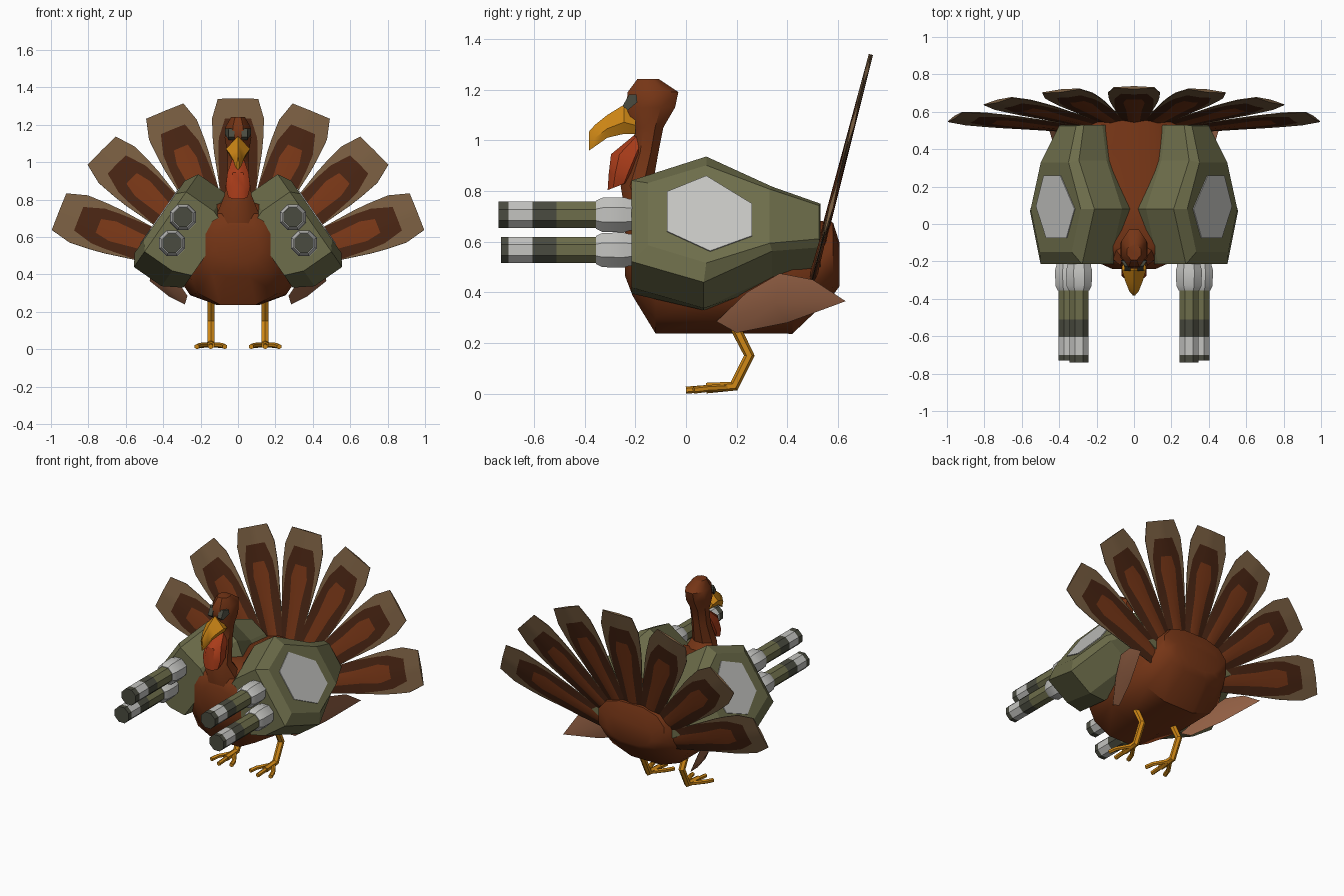
import bpy, bmesh, math
from mathutils import Vector

if "Cube" in bpy.data.objects:
    bpy.data.objects.remove(bpy.data.objects["Cube"])


def material(name, col):
    m = bpy.data.materials.new(name)
    m.diffuse_color = (*col, 1)
    m.use_nodes = True
    m.node_tree.nodes["Principled BSDF"].inputs["Base Color"].default_value = m.diffuse_color
    return m


BROWN = material("rust_brown", (0.18, 0.036, 0.008))
DARK = material("dark_brown", (0.062, 0.017, 0.006))
RIM = material("feather_rim", (0.18, 0.105, 0.05))
TAN = material("wing_tan", (0.30, 0.12, 0.06))
OLIVE = material("olive", (0.155, 0.155, 0.07))
GUNMETAL = material("dark_gunmetal", (0.068, 0.07, 0.05))
GREY = material("light_grey", (0.55, 0.55, 0.53))
ORANGE = material("orange", (0.64, 0.25, 0.008))
RED = material("wattle_red", (0.40, 0.045, 0.01))


def build(name, verts, faces, mats, index=None, smooth=None):
    me = bpy.data.meshes.new(name)
    me.from_pydata([tuple(v) for v in verts], [], faces)
    for m in mats:
        me.materials.append(m)
    if index:
        me.polygons.foreach_set("material_index", index)
    bm = bmesh.new()
    bm.from_mesh(me)
    bmesh.ops.recalc_face_normals(bm, faces=bm.faces)
    bm.to_mesh(me)
    bm.free()
    ob = bpy.data.objects.new(name, me)
    bpy.context.collection.objects.link(ob)
    if smooth:
        bpy.ops.object.select_all(action='DESELECT')
        ob.select_set(True)
        bpy.context.view_layer.objects.active = ob
        bpy.ops.object.shade_smooth_by_angle(angle=math.radians(smooth))
    return ob


def loft(name, rings, mats, bands=None, smooth=None):
    """Skin equal-length rings and cap both ends; bands colours each strip."""
    n = len(rings[0])
    verts = [v for r in rings for v in r]
    faces, index = [list(range(n))], [bands[0] if bands else 0]
    for k in range(len(rings) - 1):
        for i in range(n):
            j = (i + 1) % n
            faces.append([k * n + i, k * n + j, (k + 1) * n + j, (k + 1) * n + i])
            index.append(bands[k] if bands else 0)
    faces.append([(len(rings) - 1) * n + i for i in range(n)])
    index.append(bands[-1] if bands else 0)
    return build(name, verts, faces, mats, index, smooth)


def circle(n, power=1.0):
    for i in range(n):
        a = 2 * math.pi * (i + 0.5) / n
        c, s = math.cos(a), math.sin(a)
        yield math.copysign(abs(c) ** power, c), math.copysign(abs(s) ** power, s)


# body: y, bottom, top, half width
sections = [(-0.24, 0.46, 0.66, 0.12), (-0.21, 0.38, 0.74, 0.19), (-0.12, 0.23, 0.79, 0.28),
            (0.1, 0.23, 0.74, 0.34), (0.42, 0.23, 0.70, 0.33), (0.58, 0.385, 0.68, 0.25),
            (0.605, 0.42, 0.60, 0.17)]
loft("body", [[(w * c, y, (b + t) / 2 + (t - b) / 2 * s) for c, s in circle(12, 0.8)]
              for y, b, t, w in sections], [BROWN], smooth=40)

# neck and head: z, y centre, half depth, half width
sections = [(0.66, -0.12, 0.12, 0.15), (0.82, -0.195, 0.068, 0.08), (0.95, -0.16, 0.055, 0.06),
            (1.05, -0.145, 0.06, 0.062), (1.13, -0.14, 0.105, 0.077), (1.19, -0.13, 0.108, 0.072),
            (1.242, -0.15, 0.045, 0.04)]
loft("neck_and_head", [[(w * c, y + d * s, z) for c, s in circle(8)] for z, y, d, w in sections],
     [BROWN], smooth=40)

# beak: y, bottom, top, half width
sections = [(-0.2, 1.025, 1.11, 0.06), (-0.245, 1.025, 1.14, 0.065), (-0.31, 1.01, 1.10, 0.045),
            (-0.36, 0.975, 1.06, 0.025), (-0.382, 0.96, 1.035, 0.006)]
loft("beak", [[(0, y, t), (w, y, t * 0.4 + b * 0.6), (w * 0.6, y, b), (-w * 0.6, y, b),
               (-w, y, t * 0.4 + b * 0.6)] for y, b, t, w in sections], [ORANGE], smooth=30)

# wattle: z, front y, back y, half width
sections = [(1.025, -0.20, -0.15, 0.03), (0.945, -0.30, -0.16, 0.06),
            (0.87, -0.308, -0.20, 0.07), (0.82, -0.312, -0.22, 0.055)]
loft("wattle", [[(w * c, (f + b) / 2 + (b - f) / 2 * s, z - 0.06 * s * (z < 0.84) * -0.3)
                 for c, s in circle(8, 0.8)] for z, f, b, w in sections], [RED], smooth=40)

# tail fan: r, half width, dark fraction, rust fraction
rows = [(0.0, 0.03, 0.97, 0.5), (0.35, 0.078, 0.97, 0.42), (0.55, 0.105, 0.96, 0.4),
        (0.70, 0.128, 0.82, 0.45), (0.78, 0.135, 0.76, 0.3), (0.89, 0.139, 0.5, 0.2),
        (1.0, 0.108, 0.5, 0.2)]
for k in range(-3, 4):
    ang = math.radians(23 * k)
    length = 0.99 + 0.035 * abs(k) / 3
    axis, side = (math.sin(ang), math.cos(ang)), (math.cos(ang), -math.sin(ang))
    verts, faces, index = [], [], []
    for face in (1, -1):
        base = len(verts)
        for r, w, fd, fr in rows:
            for f in (-1, -fd, -fr, 0, fr, fd, 1):
                x = axis[0] * r * length + side[0] * f * w
                v = axis[1] * r * length + side[1] * f * w
                thick = face * (0.002 + 0.016 * (1 - abs(f)) * (1 - 0.6 * r))
                verts.append((x, 0.48 + 0.252 * v + 0.968 * thick, 0.38 + 0.968 * v - 0.252 * thick))
        for i in range(6):
            for j in range(6):
                a = base + i * 7 + j
                faces.append([a, a + 1, a + 8, a + 7])
                outer, inner = j in (0, 5), j in (2, 3)
                index.append(2 if i == 5 or outer else 0 if inner and i < 4 else 1)
    # close the thin border
    rim = [i * 7 for i in range(7)] + [42 + j for j in range(1, 7)] + \
          [i * 7 + 6 for i in range(5, -1, -1)] + list(range(5, 0, -1))
    for a, b in zip(rim, rim[1:] + rim[:1]):
        faces.append([a, b, b + 49, a + 49])
        index.append(2)
    build("tail_feather", verts, faces, [BROWN, DARK, RIM], index, smooth=40)


def pod_point(s, y, n, u):
    """Tilted pod frame: n points outward, u runs up the outer face."""
    return (s * (0.32 + 0.82 * n - 0.57 * u), y, 0.64 + 0.57 * n + 0.82 * u)


full = [(-0.215, 0.19), (0.08, 0.305), (0.34, 0.16), (0.53, 0.12),
        (0.53, -0.09), (0.34, -0.15), (0.07, -0.30), (-0.215, -0.20)]
outer = [(-0.15, 0.15), (0.08, 0.235), (0.33, 0.12), (0.525, 0.09),
         (0.525, -0.07), (0.33, -0.14), (0.08, -0.235), (-0.15, -0.15)]
plate = [(-0.075, 0.106), (0.08, 0.182), (0.26, 0.048), (0.26, -0.107), (0.095, -0.18), (-0.075, -0.085)]

for s in (1, -1):
    # armoured pod with narrow tail block
    rings = []
    for n, scale in ((-0.2, 0.8), (-0.1, 1.0), (0.08, 1.0)):
        rings.append([pod_point(s, y, min(n, 0.02) if y > 0.5 else n, u * scale) for y, u in full])
    rings.append([pod_point(s, y, 0.05 if y > 0.5 else 0.12, u) for y, u in outer])
    verts = [v for r in rings for v in r]
    faces = [[0, 1, 2, 5, 6, 7], [2, 3, 4, 5], [24, 25, 26, 29, 30, 31], [26, 27, 28, 29]]
    for k in range(3):
        for i in range(8):
            j = (i + 1) % 8
            faces.append([k * 8 + i, k * 8 + j, k * 8 + 8 + j, k * 8 + 8 + i])
    build("gun_pod", verts, faces, [OLIVE])
    loft("pod_side_plate", [[pod_point(s, y, n, u) for y, u in plate] for n in (0.117, 0.125)], [GREY])

    # twin guns: collar and banded barrel
    for n, u, tip in ((0.016, 0.069, -0.74), (-0.015, -0.079, -0.73)):
        cx, _, cz = pod_point(s, 0, n, u)

        def tube(name, stations, mats, bands):
            loft(name, [[(cx + r * c, y, cz + r * q) for c, q in circle(8)] for y, r in stations],
                 mats, bands, smooth=30)

        tube("gun_collar", [(-0.355, 0.06), (-0.33, 0.073), (-0.245, 0.075), (-0.225, 0.068),
                            (-0.17, 0.068)], [GREY], [0, 0, 0, 0])
        tube("gun_barrel", [(tip, 0.056), (-0.70, 0.056), (-0.605, 0.056), (-0.51, 0.056),
                            (-0.33, 0.056)], [GUNMETAL, GREY, OLIVE], [0, 1, 0, 2])

    # small folded wing
    shape = [(0.12, 0.285), (0.24, 0.40), (0.37, 0.475), (0.5, 0.45), (0.63, 0.365), (0.4, 0.28), (0.2, 0.24)]
    mid = [(s * (0.26 + 0.35 * (y - 0.13) + 0.3 * (z - 0.24)), y, z) for y, z in shape]
    cen = sum((Vector(v) for v in mid), Vector()) / len(mid)
    verts = mid + [cen + Vector((0.03, 0, 0)), cen - Vector((0.03, 0, 0))]
    faces = [[i, (i + 1) % 7, c] for c in (7, 8) for i in range(7)]
    build("wing", verts, faces, [TAN], smooth=30)

    # eye patch
    shape = [(-0.25, 1.135), (-0.225, 1.18), (-0.195, 1.18), (-0.192, 1.15), (-0.23, 1.118)]
    loft("eye", [[(s * (x + (0.02 if y > -0.22 else 0)), y, z) for y, z in shape] for x in (0.02, 0.05)],
         [GUNMETAL])

    # leg and toes
    lx = s * 0.145
    paths = [("leg", [(lx, 0.19, 0.27), (lx, 0.25, 0.15), (lx, 0.19, 0.03), (lx, 0.08, 0.022)], 0.021)]
    paths += [("toe", [(lx, 0.17, 0.025), (lx + dx, 0.08, 0.02), (lx + 1.25 * dx, y, 0.014)], 0.014)
              for dx, y in ((0, 0.0), (0.06, 0.03), (-0.06, 0.03))]
    for name, pts, r in paths:
        rings = []
        for i, p in enumerate(pts):
            d = (Vector(pts[min(i + 1, len(pts) - 1)]) - Vector(pts[max(i - 1, 0)])).normalized()
            a = Vector((1, 0, 0))
            a = (a - d * a.dot(d)).normalized()
            b = d.cross(a)
            rings.append([Vector(p) + a * c * r + b * q * r for c, q in circle(6)])
        loft(name, rings, [ORANGE], smooth=40)
